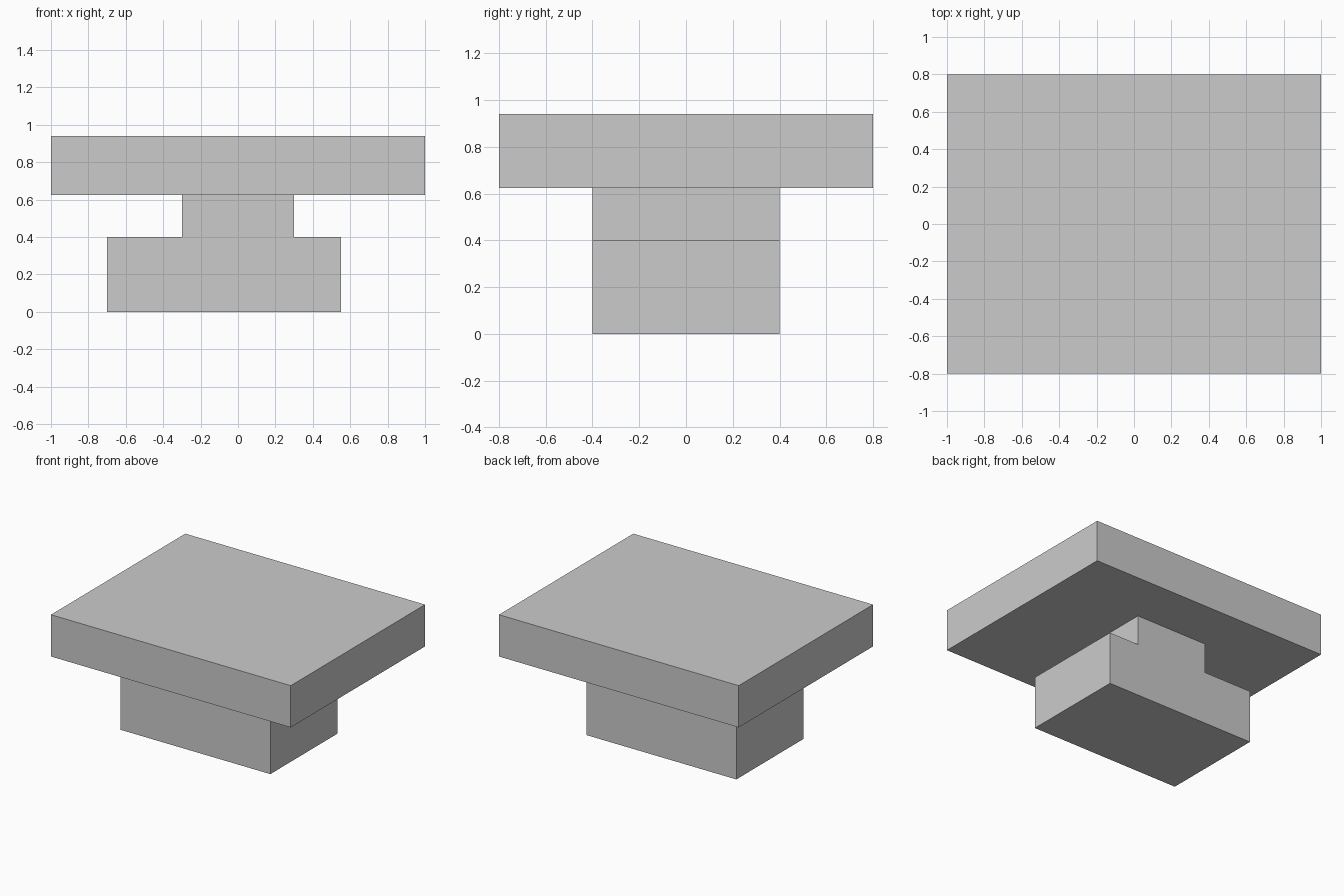
import bpy
import bmesh

cube = bpy.data.objects.get("Cube")
if cube:
    bpy.data.objects.remove(cube, do_unlink=True)

grey = bpy.data.materials.new("plain grey")
grey.use_nodes = True
colour = (0.6, 0.6, 0.6, 1)
grey.diffuse_color = colour
grey.node_tree.nodes["Principled BSDF"].inputs["Base Color"].default_value = colour


def extrude_profile(name, profile, half_depth):
    """Extrude an x-z outline symmetrically along y."""
    bm = bmesh.new()
    face = bm.faces.new([bm.verts.new((x, -half_depth, z)) for x, z in profile])
    result = bmesh.ops.extrude_face_region(bm, geom=[face])
    moved = [v for v in result["geom"] if isinstance(v, bmesh.types.BMVert)]
    bmesh.ops.translate(bm, verts=moved, vec=(0, 2 * half_depth, 0))
    bmesh.ops.recalc_face_normals(bm, faces=bm.faces)
    mesh = bpy.data.meshes.new(name)
    bm.to_mesh(mesh)
    bm.free()
    mesh.materials.append(grey)
    obj = bpy.data.objects.new(name, mesh)
    bpy.context.collection.objects.link(obj)
    return obj


FOOT_TOP, NECK_TOP, SLAB_TOP = 0.4, 0.625, 0.94

# Stepped pedestal: wide offset foot with a narrower neck
extrude_profile("pedestal", [
    (-0.7, 0), (0.55, 0), (0.55, FOOT_TOP), (0.3, FOOT_TOP),
    (0.3, NECK_TOP), (-0.3, NECK_TOP), (-0.3, FOOT_TOP), (-0.7, FOOT_TOP),
], 0.4)

# Broad top slab
extrude_profile("top_slab", [
    (-1, NECK_TOP), (1, NECK_TOP), (1, SLAB_TOP), (-1, SLAB_TOP),
], 0.8)
